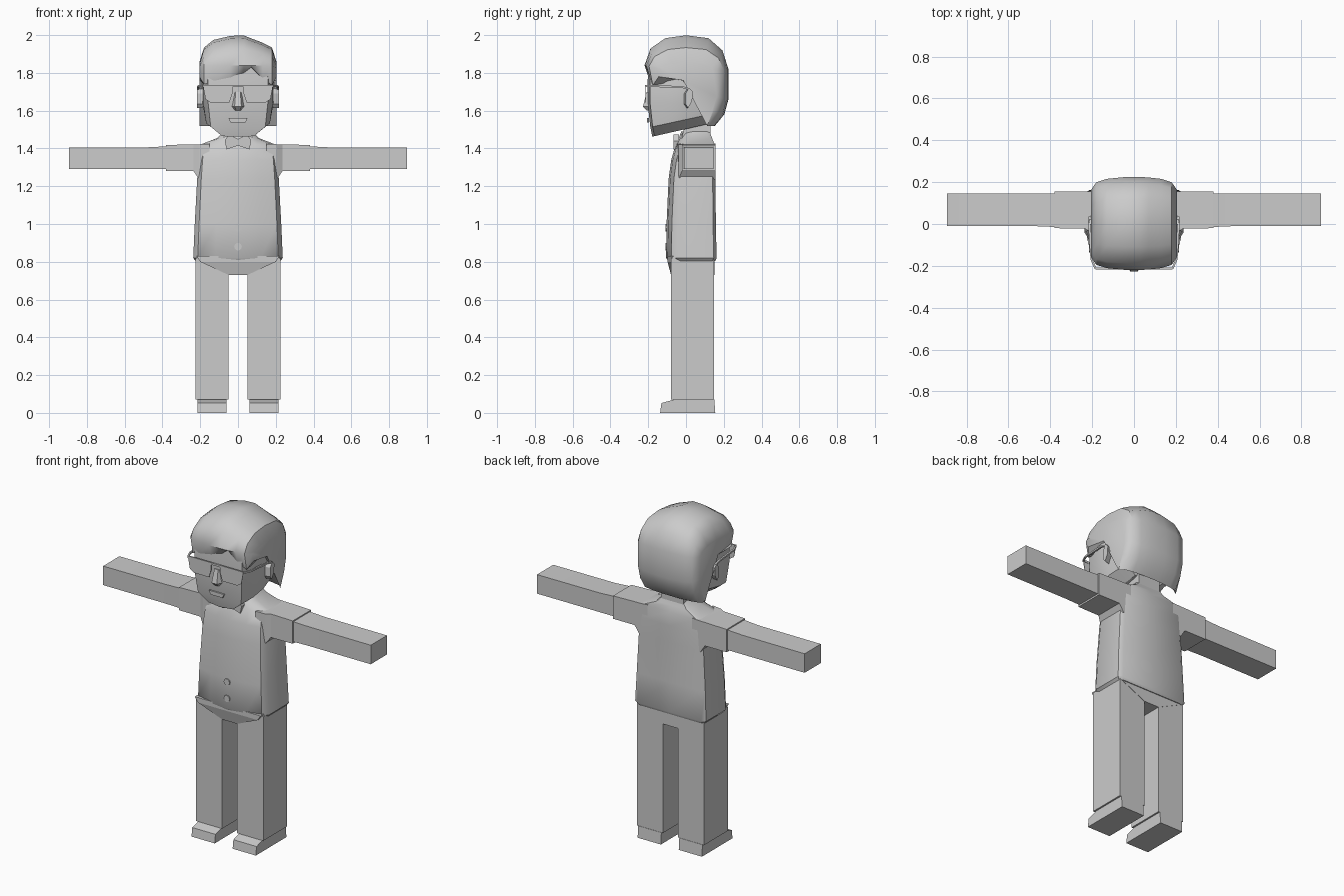
import bpy, bmesh, math
from mathutils import Vector

cube = bpy.data.objects.get("Cube")
if cube:
    bpy.data.objects.remove(cube, do_unlink=True)

GREY = (0.6, 0.6, 0.6, 1)
mat = bpy.data.materials.new("plain_grey")
mat.use_nodes = True
mat.diffuse_color = GREY
mat.node_tree.nodes["Principled BSDF"].inputs["Base Color"].default_value = GREY


def loft(name, rings, smooth=0):
    """Skin a run of equal-length point rings and cap both ends."""
    bm = bmesh.new()
    loops = [[bm.verts.new(p) for p in ring] for ring in rings]
    n = len(loops[0])
    for a, b in zip(loops, loops[1:]):
        for i in range(n):
            j = (i + 1) % n
            bm.faces.new((a[i], a[j], b[j], b[i]))
    bm.faces.new(loops[0][::-1])
    bm.faces.new(loops[-1])
    bmesh.ops.recalc_face_normals(bm, faces=bm.faces)
    mesh = bpy.data.meshes.new(name)
    bm.to_mesh(mesh)
    bm.free()
    mesh.materials.append(mat)
    obj = bpy.data.objects.new(name, mesh)
    bpy.context.collection.objects.link(obj)
    if smooth:
        bpy.ops.object.select_all(action='DESELECT')
        obj.select_set(True)
        bpy.context.view_layer.objects.active = obj
        bpy.ops.object.shade_smooth_by_angle(angle=math.radians(smooth))
    return obj


def rect_z(x0, x1, y0, y1, z):
    return [(x0, y0, z), (x1, y0, z), (x1, y1, z), (x0, y1, z)]


def rect_x(x, y0, y1, z0, z1):
    return [(x, y0, z0), (x, y1, z0), (x, y1, z1), (x, y0, z1)]


def mirrored(half):
    """Close a half outline whose first and last points lie on x = 0."""
    return half + [(-p[0],) + tuple(p[1:]) for p in half[-2:0:-1]]


def plate(name, outline, y, depth):
    """Thin plate facing the front, from (x, z) points."""
    return loft(name, [[(x, y, z) for x, z in outline],
                       [(x, y + depth, z) for x, z in outline]])


def rod(name, path, r):
    """Square bar through points that run mostly along y."""
    return loft(name, [[(x + a * r, y, z + b * r) for a, b in
                        ((-1, -1), (1, -1), (1, 1), (-1, 1))] for x, y, z in path])


# Torso: rounded front, flat back, shoulders drawn in to the neck
def torso_ring(z, w, front, back):
    return mirrored([(0, front, z), (w * 0.5, front + 0.008, z),
                     (w * 0.9, front + 0.028, z), (w, front + 0.065, z),
                     (w, back - 0.015, z), (w * 0.9, back, z), (0, back, z)])


loft("torso", [torso_ring(*r) for r in (
    (0.805, 0.225, -0.095, 0.155), (0.82, 0.237, -0.105, 0.162),
    (1.0, 0.229, -0.103, 0.158), (1.24, 0.216, -0.092, 0.156),
    (1.34, 0.208, -0.078, 0.156), (1.42, 0.2, -0.055, 0.152),
    (1.455, 0.11, -0.038, 0.138), (1.49, 0.075, -0.025, 0.125))], 40)

# Hips
loft("hips", [rect_z(-w, w, f, 0.15, z) for z, w, f in
              ((0.83, 0.22, -0.098), (0.8, 0.2, -0.098), (0.73, 0.05, -0.079))])

# Neck
loft("neck", [rect_z(-0.075, 0.075, f, 0.13, z)
              for z, f in ((1.42, -0.03), (1.49, -0.015), (1.58, 0.0))])


# Head: section with a broad face panel, jaw rising toward the back
def head_ring(z, w, shift, tilt):
    half = [(0, -0.203), (0.84, -0.19), (0.98, -0.1), (1, 0), (0.87, 0.13), (0, 0.14)]
    return mirrored([(x * w, y * (1 - shift), z + tilt * (y + 0.19)) for x, y in half])


loft("head", [head_ring(*r) for r in (
    (1.465, 0.1, 0.12, 0.2), (1.515, 0.172, 0.07, 0.2),
    (1.64, 0.188, 0.0, 0.0), (1.76, 0.19, 0.0, 0.0),
    (1.87, 0.175, 0.04, 0.0))], 25)


# Hair: side profile swept across the head, fringe parted to one side
def hair_ring(x, scale, fringe, top):
    profile = [(-0.2, fringe), (-0.222, 1.84), (-0.19, 1.93), (-0.11, 1.985),
               (0, 2.0), (0.12, 1.985), (0.195, 1.92), (0.227, 1.82),
               (0.227, 1.66), (0.205, 1.58), (0.155, 1.52), (0.03, 1.69),
               (-0.02, 1.76)]
    ring = []
    for i, (y, z) in enumerate(profile):
        if 2 <= i <= 6:
            z += (top - 2.0) * (z - 1.8) / 0.2
        ring.append((x, y * scale, z if i in (0, 10, 11, 12) else 1.76 + (z - 1.76) * (0.5 + scale / 2)))
    return ring


loft("hair", [hair_ring(*r) for r in (
    (-0.205, 0.72, 1.78, 1.87), (-0.18, 0.88, 1.74, 1.945),
    (-0.13, 0.95, 1.75, 1.98), (-0.04, 0.99, 1.775, 1.997),
    (0.03, 0.99, 1.8, 2.0), (0.07, 0.98, 1.83, 1.985),
    (0.13, 0.95, 1.77, 1.965), (0.18, 0.88, 1.735, 1.945),
    (0.205, 0.72, 1.78, 1.87))], 40)

# Nose and mouth
loft("nose", [[(-a, -0.19, z), (-a * 0.5, f, z), (a * 0.5, f, z), (a, -0.19, z)]
              for z, a, f in ((1.6, 0.018, -0.206), (1.622, 0.036, -0.228), (1.7, 0.024, -0.208))])
plate("mouth", [(-0.05, 1.56), (-0.04, 1.537), (0.04, 1.537), (0.05, 1.56)], -0.206, 0.009)

# Glasses front bar
loft("glasses_bar", [rect_z(-0.185, 0.185, -0.217, -0.209, z) for z in (1.724, 1.736)])

# Shirt collar, buttons
for z in (0.88, 0.98):
    disc = [(0.02 * math.cos(t * math.pi / 5), z + 0.02 * math.sin(t * math.pi / 5))
            for t in range(10)]
    plate("button", disc, -0.109, 0.009)

# Paired parts
for side, s in (("left", 1), ("right", -1)):
    # Leg and shoe
    loft(side + "_leg", [rect_z(s * 0.05, s * 0.225, -0.08, 0.148, z) for z in (0.07, 0.82)])
    shoe = [(-0.137, 0), (-0.13, 0.052), (-0.065, 0.07), (0.15, 0.07), (0.155, 0)]
    loft(side + "_shoe", [[(s * x, y, z) for y, z in shoe] for x in (0.06, 0.215)])

    # Sleeve with armpit gusset, then the bare arm
    loft(side + "_sleeve", [rect_x(s * x, f, 0.155, lo, hi) for x, f, lo, hi in (
        (0.15, -0.045, 1.23, 1.425), (0.205, -0.04, 1.235, 1.422),
        (0.235, -0.022, 1.28, 1.422), (0.38, -0.02, 1.28, 1.418))], 20)
    loft(side + "_arm", [rect_x(s * x, f, 0.145, 1.29, hi) for x, f, hi in (
        (0.36, -0.015, 1.412), (0.48, -0.01, 1.406), (0.895, -0.01, 1.405))], 20)

    # Ear
    ear = [(-0.015, 1.69), (0.005, 1.72), (0.025, 1.7), (0.02, 1.65), (0.0, 1.615), (-0.015, 1.635)]
    loft(side + "_ear", [[(s * x, y + d, z) for y, z in ear]
                         for x, d in ((0.17, 0), (0.218, 0.012))])

    # Lens, temple and its hook behind the ear
    lens = [(0.03, 1.73), (0.03, 1.69), (0.045, 1.643), (0.145, 1.643), (0.172, 1.66), (0.185, 1.73)]
    plate(side + "_lens", [(s * x, z) for x, z in lens], -0.214, 0.003)
    rod(side + "_temple", [(s * 0.183, -0.214, 1.73), (s * 0.203, -0.17, 1.73),
                           (s * 0.213, -0.02, 1.725), (s * 0.21, 0.022, 1.712),
                           (s * 0.203, 0.04, 1.67)], 0.005)

    # Collar flap
    plate(side + "_collar", [(s * x, z) for x, z in
                             ((0, 1.415), (0.06, 1.395), (0.07, 1.44), (0.05, 1.475), (0, 1.45))],
          -0.066, 0.03)
